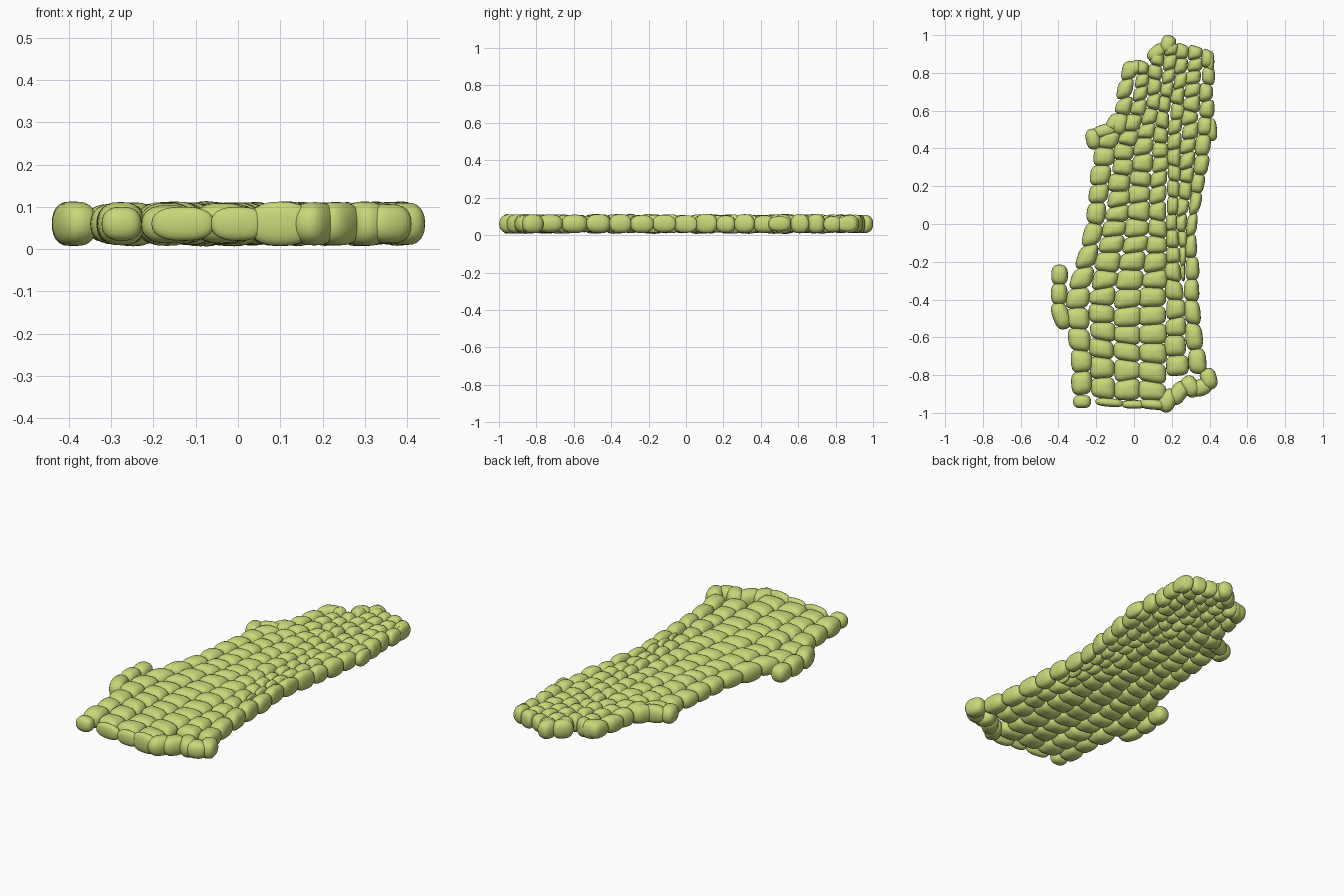
import bpy, bmesh, math, random
from mathutils import Vector

if "Cube" in bpy.data.objects:
    bpy.data.objects.remove(bpy.data.objects["Cube"])

random.seed(4)
mat = bpy.data.materials.new("moss_green")
mat.diffuse_color = (0.58, 0.68, 0.19, 1)
mat.use_nodes = True
mat.node_tree.nodes["Principled BSDF"].inputs["Base Color"].default_value = mat.diffuse_color
SEG, RINGS = 28, 12


def spow(v, e):
    return math.copysign(abs(v) ** e, v)


def stone(bm, quad, rz, cz=0.06, grow=1.05, plan=0.6):
    """Rounded pebble whose outline fills a four-cornered cell."""
    a, b, c, d = [Vector(p) for p in quad]

    def place(u, v, z):
        u, v = (u + 1) / 2, (v + 1) / 2
        p = (a * (1 - u) + b * u) * (1 - v) + (d * (1 - u) + c * u) * v
        return bm.verts.new((p.x, p.y, cz + rz * z))

    rings = []
    for j in range(1, RINGS):
        t = -math.pi / 2 + math.pi * j / RINGS
        r, z = spow(math.cos(t), 0.75) * grow, spow(math.sin(t), 0.9)
        rings.append([place(r * spow(math.cos(2 * math.pi * i / SEG), plan),
                            r * spow(math.sin(2 * math.pi * i / SEG), plan), z)
                      for i in range(SEG)])
    bot, top = place(0, 0, -1), place(0, 0, 1)
    for i in range(SEG):
        k = (i + 1) % SEG
        bm.faces.new((bot, rings[0][k], rings[0][i]))
        bm.faces.new((top, rings[-1][i], rings[-1][k]))
        for lo, hi in zip(rings, rings[1:]):
            bm.faces.new((lo[i], lo[k], hi[k], hi[i]))


def finish(bm, name):
    bmesh.ops.recalc_face_normals(bm, faces=bm.faces)
    me = bpy.data.meshes.new(name)
    bm.to_mesh(me)
    bm.free()
    me.polygons.foreach_set("use_smooth", [True] * len(me.polygons))
    me.materials.append(mat)
    ob = bpy.data.objects.new(name, me)
    bpy.context.collection.objects.link(ob)


# Column boundaries of the path: x at each of these y stations
YS = (-0.92, -0.4, 0.0, 0.4, 0.6, 0.85)
BOUNDS = (
    (-0.32, -0.36, -0.25, -0.21, -0.10, -0.06),
    (-0.22, -0.24, -0.16, -0.10, -0.02, 0.02),
    (-0.10, -0.11, -0.04, 0.00, 0.06, 0.08),
    (0.03, 0.03, 0.08, 0.10, 0.13, 0.15),
    (0.17, 0.17, 0.17, 0.18, 0.19, 0.22),
    (0.29, 0.265, 0.225, 0.25, 0.26, 0.285),
    (0.295, 0.27, 0.28, 0.33, 0.345, 0.36),
    (0.39, 0.35, 0.33, 0.41, 0.42, 0.42),
)


def bx(k, y):
    i = 0
    while i < len(YS) - 2 and y > YS[i + 1]:
        i += 1
    t = (y - YS[i]) / (YS[i + 1] - YS[i])
    return BOUNDS[k][i] * (1 - t) + BOUNDS[k][i + 1] * t


# Start y, end y and stone length factor for each column
COLS = ((-0.90, 0.86, 1.25), (-0.92, 0.86, 1), (-0.93, 0.91, 1), (-0.93, 0.96, 1),
        (-0.80, 0.95, 1), (-0.30, 0.94, 1), (-0.79, 0.92, 1.3))

field, border = bmesh.new(), bmesh.new()
for k, (y0, y1, f) in enumerate(COLS):
    # Row heights shrink toward the back
    rows, y = [y0], y0
    while y < y1:
        y += f * (0.104 - 0.017 * (y + 0.9)) * random.uniform(0.9, 1.1)
        rows.append(y)
    s = (y1 - y0) / (rows[-1] - y0)
    rows = [y0 + (r - y0) * s for r in rows]
    tilt = [random.uniform(-0.012, 0.012) for _ in rows]
    edge = k in (0, 6)
    for r in range(len(rows) - 1):
        lo, hi = rows[r], rows[r + 1]
        wob = random.uniform(-0.006, 0.006)
        quad = ((bx(k, lo) + wob, lo - tilt[r], 0), (bx(k + 1, lo) + wob, lo + tilt[r], 0),
                (bx(k + 1, hi) + wob, hi + tilt[r + 1], 0), (bx(k, hi) + wob, hi - tilt[r + 1], 0))
        stone(border if edge else field, quad, random.uniform(0.043, 0.052),
              0.06 + random.uniform(-0.002, 0.002), 1.07, 0.66 if edge else 0.58)
finish(field, "path_stones")

# Odd border stones: x, y, width, length, turn in degrees
EXTRAS = (
    (-0.394, -0.27, 0.088, 0.11, 0), (-0.396, -0.37, 0.088, 0.12, 0), (-0.386, -0.485, 0.09, 0.15, 20),
    (-0.275, -0.94, 0.095, 0.07, 0), (-0.13, -0.945, 0.15, 0.045, -5), (0.0, -0.955, 0.13, 0.045, 0),
    (0.10, -0.955, 0.15, 0.055, -5), (0.18, -0.935, 0.09, 0.13, -30), (0.235, -0.895, 0.09, 0.13, -35),
    (0.30, -0.86, 0.09, 0.12, 35), (0.355, -0.865, 0.11, 0.09, 20), (0.395, -0.82, 0.088, 0.115, 15),
    (-0.215, 0.45, 0.08, 0.11, 10), (-0.15, 0.495, 0.14, 0.07, 15), (-0.075, 0.53, 0.085, 0.12, -15),
    (0.0, 0.825, 0.10, 0.075, 25), (0.12, 0.905, 0.075, 0.11, -45), (0.18, 0.95, 0.08, 0.10, -15),
    (0.405, 0.86, 0.04, 0.11, 0), (0.412, 0.50, 0.055, 0.12, 5),
)
for x, y, w, h, a in EXTRAS:
    c, s = math.cos(math.radians(a)), math.sin(math.radians(a))
    quad = [(x + c * u * w / 2 - s * v * h / 2, y + s * u * w / 2 + c * v * h / 2, 0)
            for u, v in ((-1, -1), (1, -1), (1, 1), (-1, 1))]
    rz = 0.04 if w * h < 0.0068 else random.uniform(0.046, 0.056)
    stone(border, quad, rz, 0.06, 1.0, 0.75)
finish(border, "border_stones")
